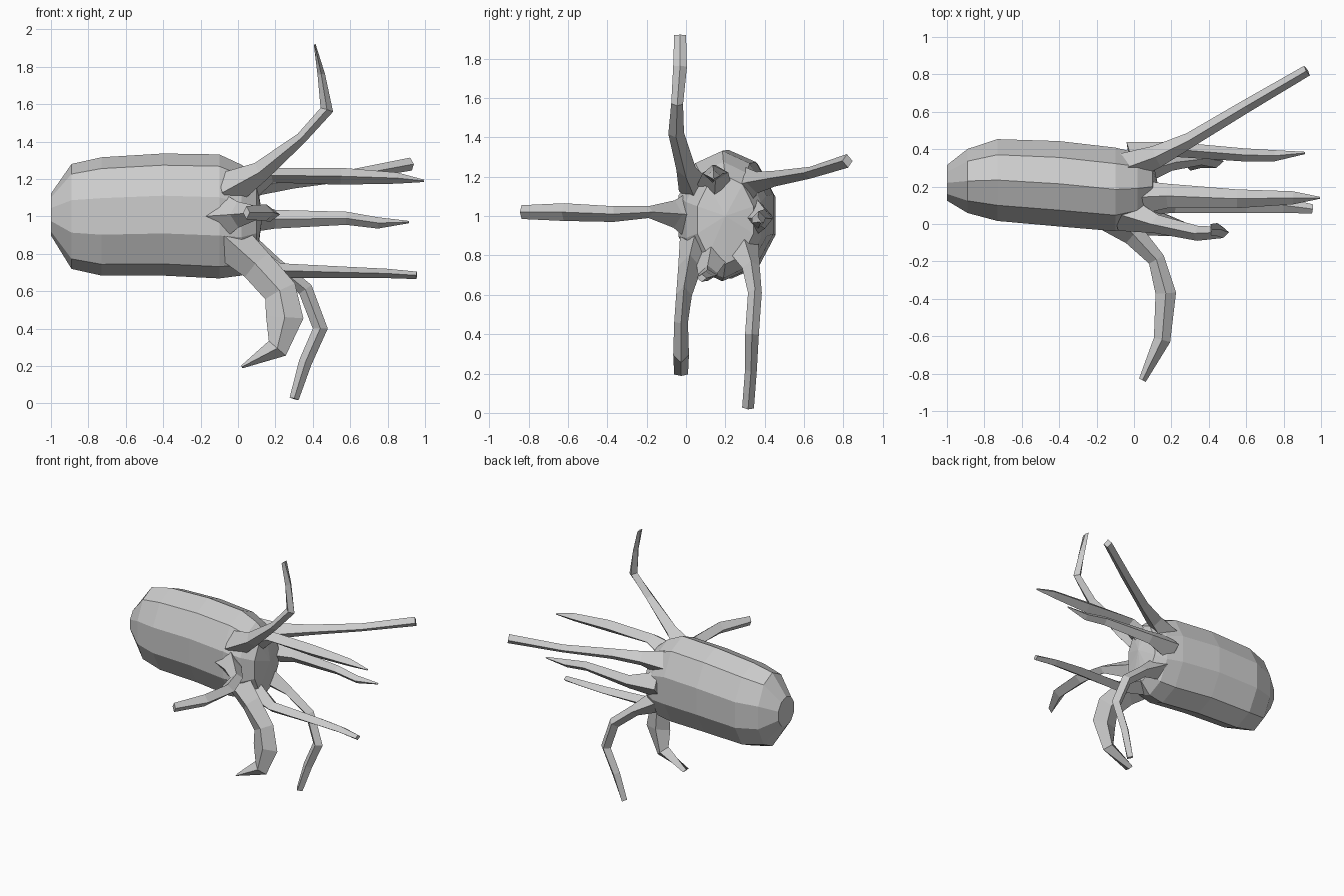
import bpy
from math import cos, sin, pi
from mathutils import Vector


def loft(name, rings, start=None, end=None):
    """Skin a stack of equal-sided rings, closing ends with a face or a point."""
    n = len(rings[0])
    verts = [v for r in rings for v in r]
    faces = []
    for i in range(len(rings) - 1):
        for j in range(n):
            k = (j + 1) % n
            faces.append((i*n + j, i*n + k, (i+1)*n + k, (i+1)*n + j))
    for base, tip, flip in ((0, start, True), ((len(rings) - 1) * n, end, False)):
        loop = [base + j for j in range(n)]
        if flip:
            loop.reverse()
        if tip is None:
            faces.append(tuple(loop))
        else:
            verts.append(tip)
            t = len(verts) - 1
            faces += [(loop[j], loop[(j + 1) % n], t) for j in range(n)]
    mesh = bpy.data.meshes.new(name)
    mesh.from_pydata(verts, [], faces)
    mesh.update()
    ob = bpy.data.objects.new(name, mesh)
    bpy.context.collection.objects.link(ob)
    return ob


def limb(name, hint, path):
    """Diamond-section arm; each station is x, y, z, half width along hint, half depth."""
    pts = [Vector(p[:3]) for p in path]
    rings = []
    for i, p in enumerate(path):
        t = (pts[min(i + 1, len(pts) - 1)] - pts[max(i - 1, 0)]).normalized()
        u = Vector(hint)
        u = (u - t * u.dot(t)).normalized()
        v = t.cross(u)
        rings.append([pts[i] + u*p[3], pts[i] + v*p[4], pts[i] - u*p[3], pts[i] - v*p[4]])
    return loft(name, rings)


# Mantle: x, centre y, centre z, half width, half height
stations = [(-1.0, .22, 1.01, .10, .11), (-.89, .23, 1.0, .18, .275),
            (-.73, .235, 1.0, .23, .31), (-.40, .215, 1.01, .24, .32),
            (-.10, .185, 1.0, .235, .325), (.02, .19, .98, .20, .29),
            (.10, .20, .98, .15, .22)]
rings = [[(x, cy + ry*cos(2*pi*(j + .5)/10), cz + rz*sin(2*pi*(j + .5)/10) * 1.02)
          for j in range(10)] for x, cy, cz, ry, rz in stations]
loft("mantle", rings, end=(.13, .2, 1.0))

# Curled arms spreading outwards
limb("upper_arm", (0, 1, 0), [
    (-.06, .06, 1.14, .10, .10), (.12, .0, 1.24, .05, .055), (.34, -.05, 1.42, .04, .03),
    (.475, -.045, 1.57, .03, .035), (.445, -.03, 1.76, .035, .02), (.41, -.03, 1.92, .03, .005)])
limb("front_arm", (0, 0, 1), [
    (-.12, .05, 1.0, .15, .10), (.0, -.06, 1.01, .07, .06), (.12, -.19, 1.02, .03, .045),
    (.17, -.37, 1.01, .04, .055), (.15, -.62, 1.02, .045, .045), (.045, -.835, 1.02, .035, .02)])
limb("back_arm", (0, 0, 1), [
    (-.10, .28, 1.14, .12, .09), (.12, .36, 1.17, .055, .06), (.30, .45, 1.19, .04, .04),
    (.60, .63, 1.22, .03, .035), (.925, .82, 1.28, .035, .03)])
limb("lower_front_arm", (0, 1, 0), [
    (-.10, .07, .92, .10, .12), (.10, .02, .74, .06, .09), (.225, -.01, .60, .04, .09),
    (.25, -.025, .46, .035, .10), (.21, -.025, .295, .04, .06), (.02, -.025, .195, .035, .008)])
limb("lower_back_arm", (0, 1, 0), [
    (.0, .28, .86, .09, .09), (.20, .33, .74, .045, .04), (.36, .35, .61, .035, .04),
    (.44, .335, .40, .035, .04), (.36, .33, .22, .03, .035), (.30, .315, .025, .03, .025)])

# Straight arms trailing forwards
limb("straight_upper_arm", (0, 1, 0), [
    (-.02, .14, 1.12, .10, .10), (.18, .15, 1.22, .065, .04), (.55, .135, 1.215, .05, .045),
    (.85, .14, 1.205, .035, .03), (.995, .14, 1.19, .005, .006)])
limb("straight_back_arm", (0, 1, 0), [
    (-.02, .35, 1.0, .09, .10), (.20, .40, .985, .04, .05), (.58, .37, .99, .035, .035),
    (.75, .365, .965, .03, .03), (.915, .38, .97, .006, .006)])
limb("straight_lower_arm", (0, 1, 0), [
    (-.02, .14, .82, .10, .10), (.22, .11, .71, .05, .04), (.60, .11, .70, .05, .03),
    (.80, .10, .695, .04, .025), (.955, .08, .685, .025, .02)])
